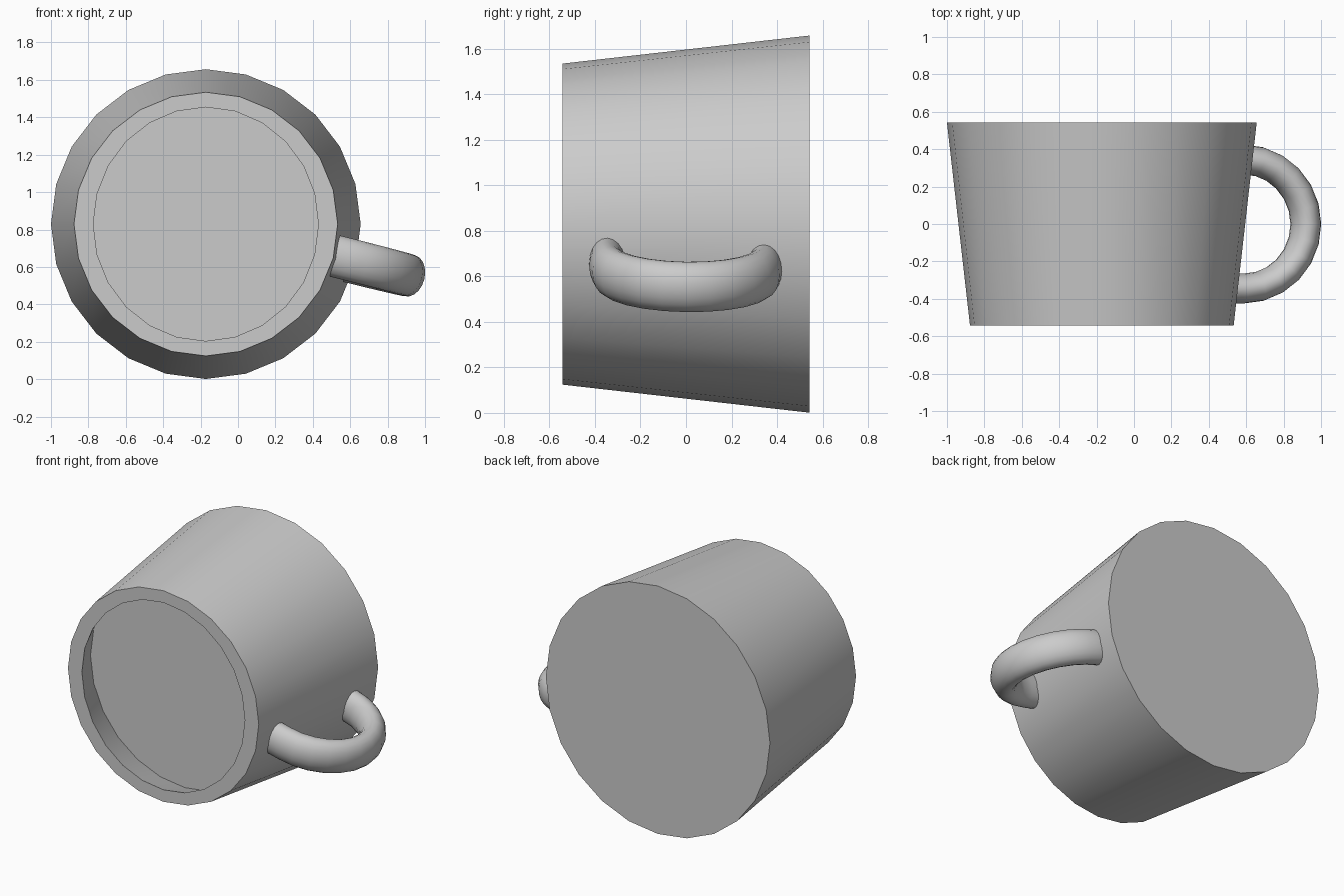
import bpy, bmesh, math
from mathutils import Vector

if "Cube" in bpy.data.objects:
    bpy.data.objects.remove(bpy.data.objects["Cube"])

CX, CZ, SIDES = -0.172, 0.829, 24


def finish(name, bm, angle):
    bmesh.ops.recalc_face_normals(bm, faces=bm.faces)
    mesh = bpy.data.meshes.new(name)
    bm.to_mesh(mesh)
    bm.free()
    obj = bpy.data.objects.new(name, mesh)
    bpy.context.collection.objects.link(obj)
    bpy.ops.object.select_all(action='DESELECT')
    obj.select_set(True)
    bpy.context.view_layer.objects.active = obj
    bpy.ops.object.shade_smooth_by_angle(angle=math.radians(angle))
    return obj


def loft(bm, loops, cap=True):
    rings = [[bm.verts.new(p) for p in loop] for loop in loops]
    for a, b in zip(rings, rings[1:]):
        for i in range(len(a)):
            j = (i + 1) % len(a)
            bm.faces.new((a[i], a[j], b[j], b[i]))
    if cap:
        bm.faces.new(rings[0])
        bm.faces.new(rings[-1])


def ring(rx, rz, y):
    return [(CX + rx * math.cos(math.tau * i / SIDES), y,
             CZ + rz * math.sin(math.tau * i / SIDES)) for i in range(SIDES)]


# Cup body lying on its side: undercut oval recess at the front, closed wide end at the back
bm = bmesh.new()
profile = [(0.698, 0.698, -0.314), (0.602, 0.625, -0.542),
           (0.705, 0.705, -0.542), (0.828, 0.828, 0.542)]
loft(bm, [ring(*p) for p in profile])
finish("cup_body", bm, 40)

# Handle: oval section swept round a half circle, its straight ends set into the wall
tilt = math.radians(-14)
out = Vector((math.cos(tilt), 0, math.sin(tilt)))
side = Vector((-math.sin(tilt), 0, math.cos(tilt)))
along = (Vector((0, 1, 0)) - side * 0.015).normalized()
origin = Vector((CX, 0, CZ - 0.004)) + out * 0.779
R, A, B, STEPS, SECTION = 0.345, 0.08, 0.113, 12, 20


def section(angle, shift=0.0):
    d = out * math.cos(angle) + along * math.sin(angle)
    centre = origin + d * R - out * shift
    return [centre + d * A * math.cos(math.tau * k / SECTION)
            + side * B * math.sin(math.tau * k / SECTION) for k in range(SECTION)]


half = math.pi / 2
loops = [section(-half, 0.1)]
loops += [section(-half + math.pi * i / STEPS) for i in range(STEPS + 1)]
loops += [section(half, 0.04)]
bm = bmesh.new()
loft(bm, loops)
finish("handle", bm, 40)
